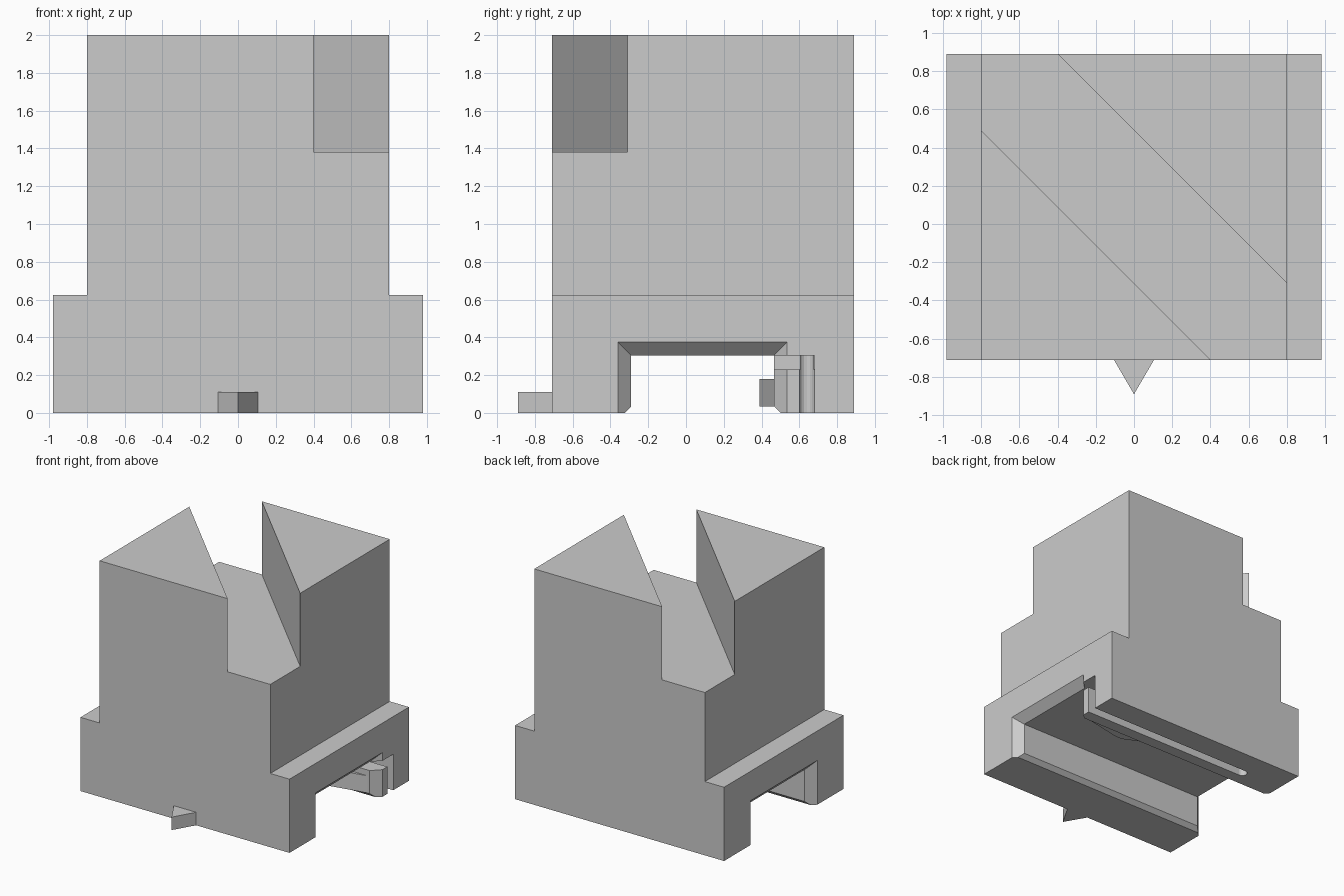
import bpy, bmesh, math
from mathutils import Vector

cube = bpy.data.objects.get("Cube")
if cube:
    bpy.data.objects.remove(cube)

grey = bpy.data.materials.new("light grey plastic")
grey.use_nodes = True
colour = (0.6, 0.6, 0.6, 1)
grey.diffuse_color = colour
grey.node_tree.nodes["Principled BSDF"].inputs["Base Color"].default_value = colour


def loft(name, start, end):
    """Closed solid between two matching rings of 3D points."""
    bm = bmesh.new()
    a = [bm.verts.new(p) for p in start]
    b = [bm.verts.new(p) for p in end]
    bm.faces.new(a)
    bm.faces.new(b)
    for i in range(len(a)):
        j = (i + 1) % len(a)
        bm.faces.new((a[i], a[j], b[j], b[i]))
    bmesh.ops.recalc_face_normals(bm, faces=bm.faces)
    mesh = bpy.data.meshes.new(name)
    bm.to_mesh(mesh)
    bm.free()
    mesh.materials.append(grey)
    obj = bpy.data.objects.new(name, mesh)
    bpy.context.collection.objects.link(obj)
    return obj


def prism(name, profile, axis, low, high):
    """Extrude a 2D profile along the x, y or z axis."""
    def ring(level):
        points = []
        for p in profile:
            q = list(p)
            q.insert(axis, level)
            points.append(Vector(q))
        return points
    return loft(name, ring(low), ring(high))


def rect(a0, a1, b0, b1):
    return [(a0, b0), (a1, b0), (a1, b1), (a0, b1)]


def cut(target, cutter):
    cutter.hide_render = True
    mod = target.modifiers.new("cut", 'BOOLEAN')
    mod.operation = 'DIFFERENCE'
    mod.solver = 'EXACT'
    mod.object = cutter
    bpy.context.view_layer.objects.active = target
    bpy.ops.object.modifier_apply(modifier=mod.name)
    bpy.data.objects.remove(cutter)


X, Y, Z = range(3)
FRONT, BACK, HALF = -0.71, 0.89, 0.98
CH_F, CH_B, CH_TOP = -0.29, 0.465, 0.305   # channel walls and roof
LEAD, BEVEL = 0.07, 0.035

# Stepped body
half = [(HALF, 0), (HALF, 0.625), (0.8, 0.625), (0.8, 2)]
body = prism("body", half + [(-x, z) for x, z in reversed(half)], Y, FRONT, BACK)

# Diagonal slot across the top
cut(body, prism("slot_cutter", [(-1.8, 1.49), (1.4, -1.71), (1.8, -1.31), (-1.4, 1.89)],
                Z, 1.38, 2.2))

# Channel from side to side, with bevelled lower edges
cut(body, prism("channel_cutter",
                [(CH_F - 2 * BEVEL, -BEVEL), (CH_F, BEVEL), (CH_F, CH_TOP),
                 (CH_B, CH_TOP), (CH_B, BEVEL), (CH_B + 2 * BEVEL, -BEVEL)],
                X, -1.2, 1.2))

# Slit behind the spring arm, rounded at its closed end
mid, r = 0.64, 0.04
arc = [(-0.6 - r * math.sin(t), mid + r * math.cos(t))
       for t in [math.pi * i / 8 for i in range(9)]]
cut(body, prism("slit_cutter", [(1.2, mid - r), (1.2, mid + r)] + arc, Z, -0.1, CH_TOP))

# Clearance above the spring arm
cut(body, prism("arm_gap_cutter", rect(-0.62, 1.2, 0.4, mid + r), Z, 0.23, CH_TOP))

# Flared lead-in at each channel end
for side in (-1, 1):
    rings = []
    for d in (0, LEAD + 0.05):
        x = side * (HALF - LEAD + d)
        rings.append([(x, y, z) for y, z in rect(CH_F - d, CH_B + d, -0.1, CH_TOP + d)])
    cut(body, loft("lead_in_cutter", *rings))

# Catch on the spring arm
prism("arm_catch", [(0.89, CH_B), (0.52, 0.39), (0.46, 0.39), (0.3, CH_B),
                    (0.3, CH_B + 0.02), (0.89, CH_B + 0.02)], Z, BEVEL, 0.18)

# Triangular pointer on the front
prism("front_pointer", [(-0.105, FRONT), (0, BACK * -1), (0.105, FRONT)], Z, 0, 0.11)
